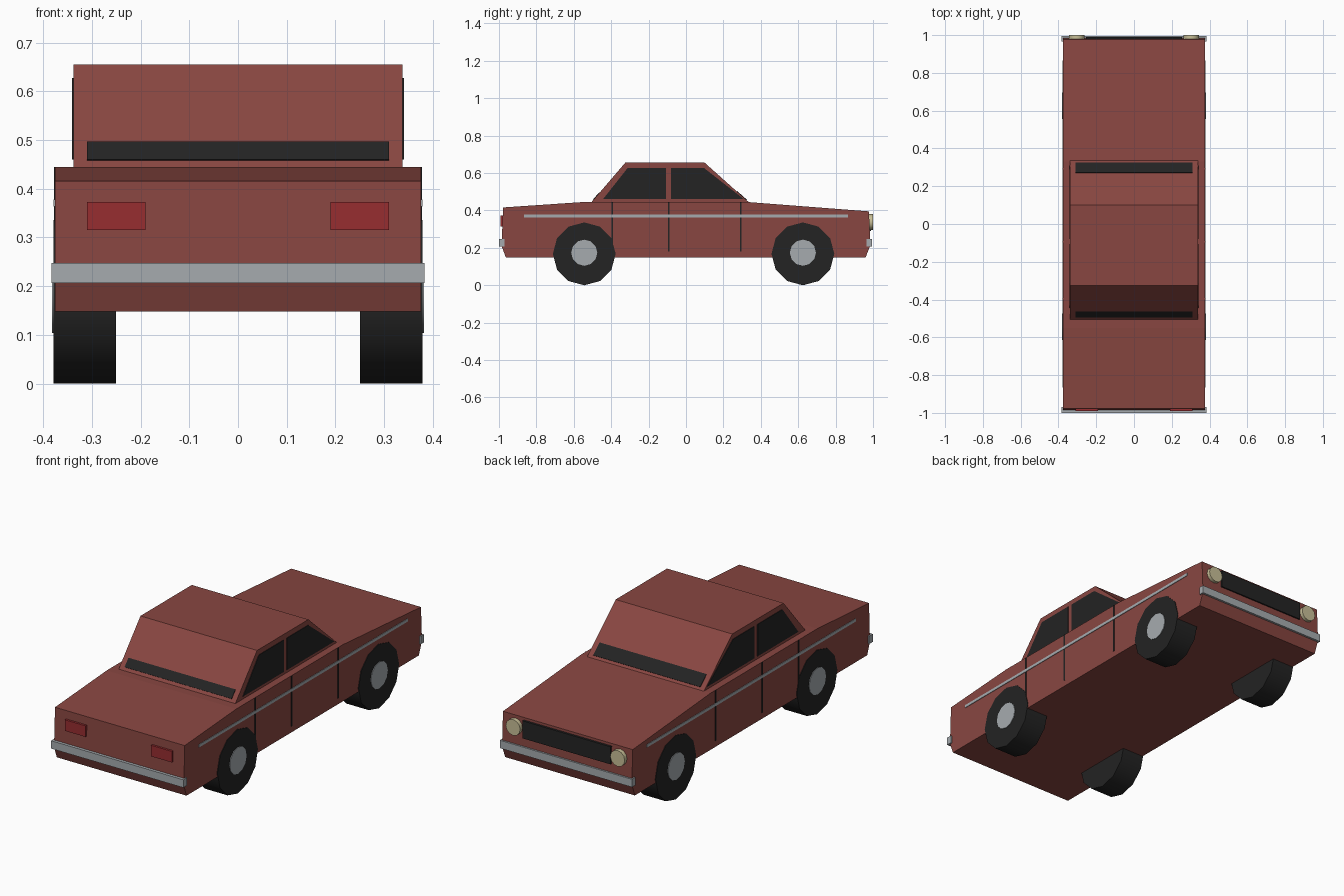
import bpy, bmesh
from math import radians
from mathutils import Matrix, Vector

if "Cube" in bpy.data.objects:
    bpy.data.objects.remove(bpy.data.objects["Cube"])


def material(name, r, g, b):
    m = bpy.data.materials.new(name)
    m.use_nodes = True
    m.diffuse_color = (r, g, b, 1)
    m.node_tree.nodes["Principled BSDF"].inputs["Base Color"].default_value = (r, g, b, 1)
    return m


PAINT = material("dark red paint", 0.25, 0.062, 0.053)
BLACK = material("black", 0.017, 0.017, 0.017)
SILVER = material("silver", 0.38, 0.41, 0.43)
RED = material("tail light red", 0.31, 0.026, 0.03)
CREAM = material("headlight cream", 0.58, 0.52, 0.31)


def finish(name, bm, mat):
    bmesh.ops.recalc_face_normals(bm, faces=bm.faces)
    mesh = bpy.data.meshes.new(name)
    bm.to_mesh(mesh)
    bm.free()
    mesh.materials.append(mat)
    ob = bpy.data.objects.new(name, mesh)
    bpy.context.collection.objects.link(ob)
    return ob


def prism(name, profile, x0, x1, mat):
    """Extrude a (y, z) outline from x0 to x1."""
    bm = bmesh.new()
    face = bm.faces.new([bm.verts.new((x0, y, z)) for y, z in profile])
    ext = bmesh.ops.extrude_face_region(bm, geom=[face])["geom"]
    moved = [v for v in ext if isinstance(v, bmesh.types.BMVert)]
    bmesh.ops.translate(bm, verts=moved, vec=(x1 - x0, 0, 0))
    return finish(name, bm, mat)


def box(name, x0, x1, y0, y1, z0, z1, mat):
    return prism(name, [(y0, z0), (y1, z0), (y1, z1), (y0, z1)], x0, x1, mat)


def cylinder(name, centre, radius, depth, axis, sides, mat):
    bm = bmesh.new()
    turn = Matrix.Rotation(radians(90), 4, "Y" if axis == "x" else "X")
    bmesh.ops.create_cone(bm, cap_ends=True, segments=sides, radius1=radius, radius2=radius,
                          depth=depth, matrix=Matrix.Translation(centre) @ turn)
    ob = finish(name, bm, mat)
    bpy.ops.object.select_all(action="DESELECT")
    ob.select_set(True)
    bpy.context.view_layer.objects.active = ob
    bpy.ops.object.shade_smooth_by_angle(angle=radians(40))
    return ob


def slope_glass(name, low, high, z0, z1):
    """Thin plate lying on the slope that runs from low to high."""
    a, b = Vector(low), Vector(high)
    d = b - a
    n = Vector((-d.y, d.x)).normalized()
    if n.y < 0:
        n = -n
    p, q = (a + d * ((z - a.y) / d.y) for z in (z0, z1))
    prism(name, [p - n * .003, q - n * .003, q + n * .003, p + n * .003], -.31, .31, BLACK)


# Body and cabin
prism("body", [(-.963, .148), (.96, .148), (.986, .215), (.978, .395), (.33, .445),
               (-.55, .445), (-.978, .416), (-.986, .21)], -.376, .376, PAINT)
rear_low, rear_high = (-.505, .445), (-.325, .655)
front_low, front_high = (.335, .445), (.1, .655)
prism("cabin", [rear_low, front_low, front_high, rear_high], -.338, .338, PAINT)
slope_glass("rear_window", rear_low, rear_high, .458, .495)
slope_glass("windscreen", front_low, front_high, .455, .502)

# Bumpers and grille
box("rear_bumper", -.383, .383, -1, -.97, .206, .247, SILVER)
box("front_bumper", -.383, .383, .966, .994, .206, .247, SILVER)
box("grille", -.255, .255, .97, .99, .29, .382, BLACK)

for side, s in (("left", 1), ("right", -1)):
    # Side glass
    prism(side + "_rear_door_window", [(-.444, .46), (-.107, .46), (-.107, .627), (-.312, .627)],
          s * .334, s * .341, BLACK)
    prism(side + "_front_door_window", [(-.08, .46), (.31, .46), (.096, .627), (-.08, .627)],
          s * .334, s * .341, BLACK)
    # Door gaps and trim strip
    for i, y in enumerate((-.395, -.093, .292)):
        box(f"{side}_door_gap_{i + 1}", s * .372, s * .378, y - .004, y + .004, .18, .445, BLACK)
    box(side + "_trim_strip", s * .372, s * .379, -.865, .865, .363, .378, SILVER)
    # Lights
    box(side + "_tail_light", s * .19, s * .31, -.991, -.97, .315, .373, RED)
    cylinder(side + "_headlight", (s * .303, .985, .338), .042, .03, "y", 12, CREAM)
    # Wheels
    for end, y in (("rear", -.544), ("front", .625)):
        cylinder(f"{side}_{end}_tyre", (s * .3145, y, .168), .168, .129, "x", 12, BLACK)
        cylinder(f"{side}_{end}_hub", (s * .37, y, .174), .07, .024, "x", 12, SILVER)
